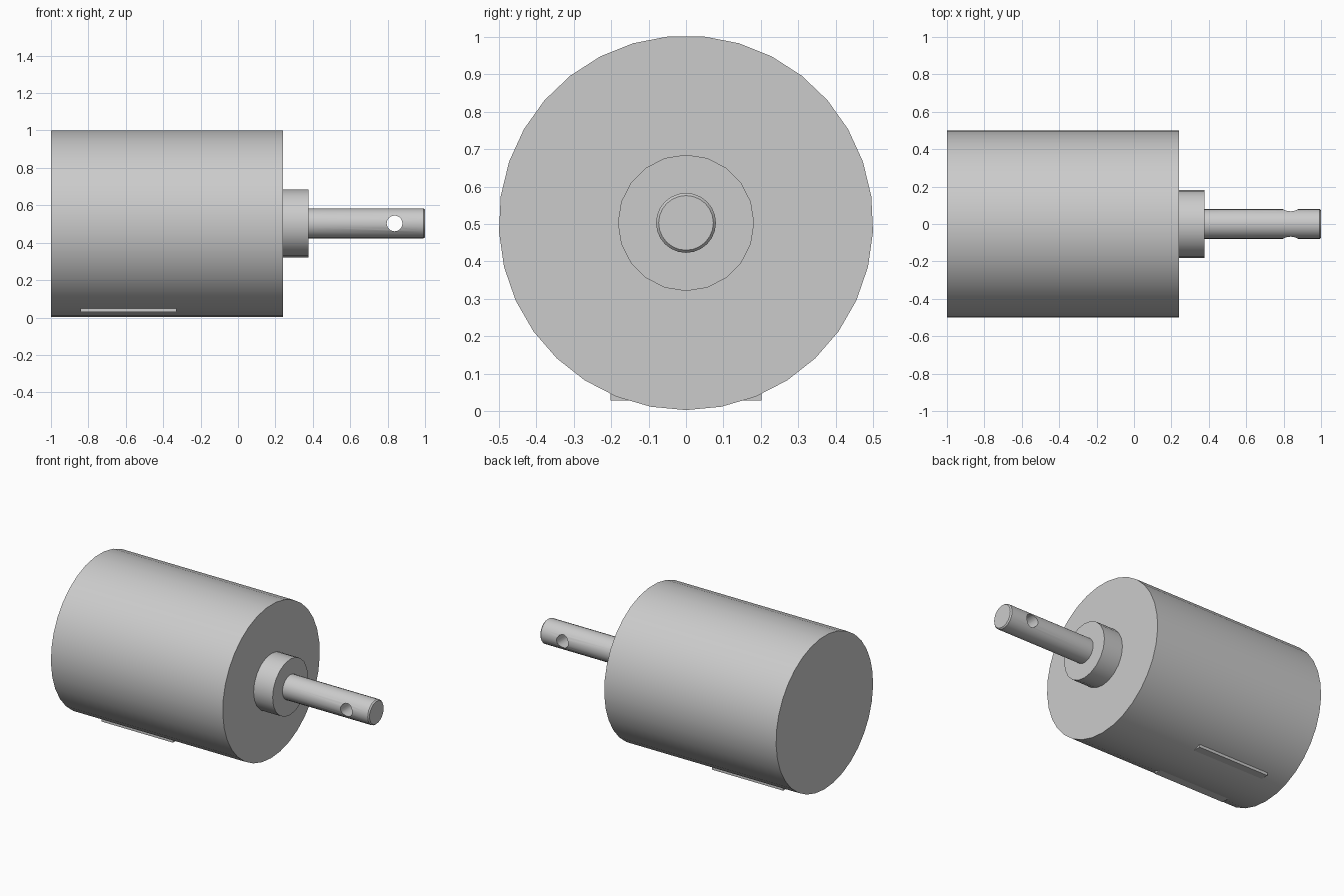
import bpy, bmesh
from math import sin, cos, pi, radians

cube = bpy.data.objects.get("Cube")
if cube:
    bpy.data.objects.remove(cube, do_unlink=True)

AXIS_Z = 0.503  # height of the shared axis

metal = bpy.data.materials.new("light_grey_metal")
metal.use_nodes = True
metal.diffuse_color = (0.6, 0.6, 0.6, 1)
metal.node_tree.nodes["Principled BSDF"].inputs["Base Color"].default_value = (0.6, 0.6, 0.6, 1)


def add_object(name, bm):
    bmesh.ops.recalc_face_normals(bm, faces=bm.faces[:])
    mesh = bpy.data.meshes.new(name)
    bm.to_mesh(mesh)
    bm.free()
    mesh.materials.append(metal)
    obj = bpy.data.objects.new(name, mesh)
    bpy.context.collection.objects.link(obj)
    return obj


def turned(name, profile, sides):
    """Solid of (x, radius) stations around the main axis."""
    bm = bmesh.new()
    rings = []
    for x, r in profile:
        angles = [2 * pi * i / sides for i in range(sides)]
        rings.append([bm.verts.new((x, r * sin(a), AXIS_Z - r * cos(a))) for a in angles])
    for a, b in zip(rings, rings[1:]):
        for i in range(sides):
            j = (i + 1) % sides
            bm.faces.new((a[i], a[j], b[j], b[i]))
    bm.faces.new(rings[0])
    bm.faces.new(rings[-1])
    return add_object(name, bm)


def smooth(obj):
    bpy.ops.object.select_all(action='DESELECT')
    obj.select_set(True)
    bpy.context.view_layer.objects.active = obj
    bpy.ops.object.shade_smooth_by_angle(angle=radians(30))


# Main drum, collar and shaft
body = turned("motor_body", [(-1, 0.5), (0.24, 0.5)], 33)
collar = turned("shaft_collar", [(0.235, 0.182), (0.377, 0.182)], 20)
shaft = turned("output_shaft", [(0.37, 0.08), (0.992, 0.08), (1.0, 0.073)], 24)

# Cross hole near the shaft tip
bpy.ops.mesh.primitive_cylinder_add(vertices=24, radius=0.042, depth=0.4,
                                    location=(0.837, 0, AXIS_Z), rotation=(pi / 2, 0, 0))
cutter = bpy.context.object
cutter.name = "pin_hole_cutter"
cutter.data.materials.append(metal)
cutter.hide_render = True
hole = shaft.modifiers.new("pin_hole", 'BOOLEAN')
hole.operation = 'DIFFERENCE'
hole.solver = 'EXACT'
hole.object = cutter
bpy.context.view_layer.objects.active = shaft
bpy.ops.object.modifier_apply(modifier=hole.name)
bpy.data.objects.remove(cutter, do_unlink=True)

for part in (body, collar, shaft):
    smooth(part)

# Thin mounting rails under the drum
for name, side in (("left_rail", 1), ("right_rail", -1)):
    bm = bmesh.new()
    bmesh.ops.create_cube(bm, size=1)
    bmesh.ops.scale(bm, vec=(0.515, 0.06, 0.025), verts=bm.verts)
    bmesh.ops.translate(bm, vec=(-0.585, side * 0.172, 0.041), verts=bm.verts)
    add_object(name, bm)
